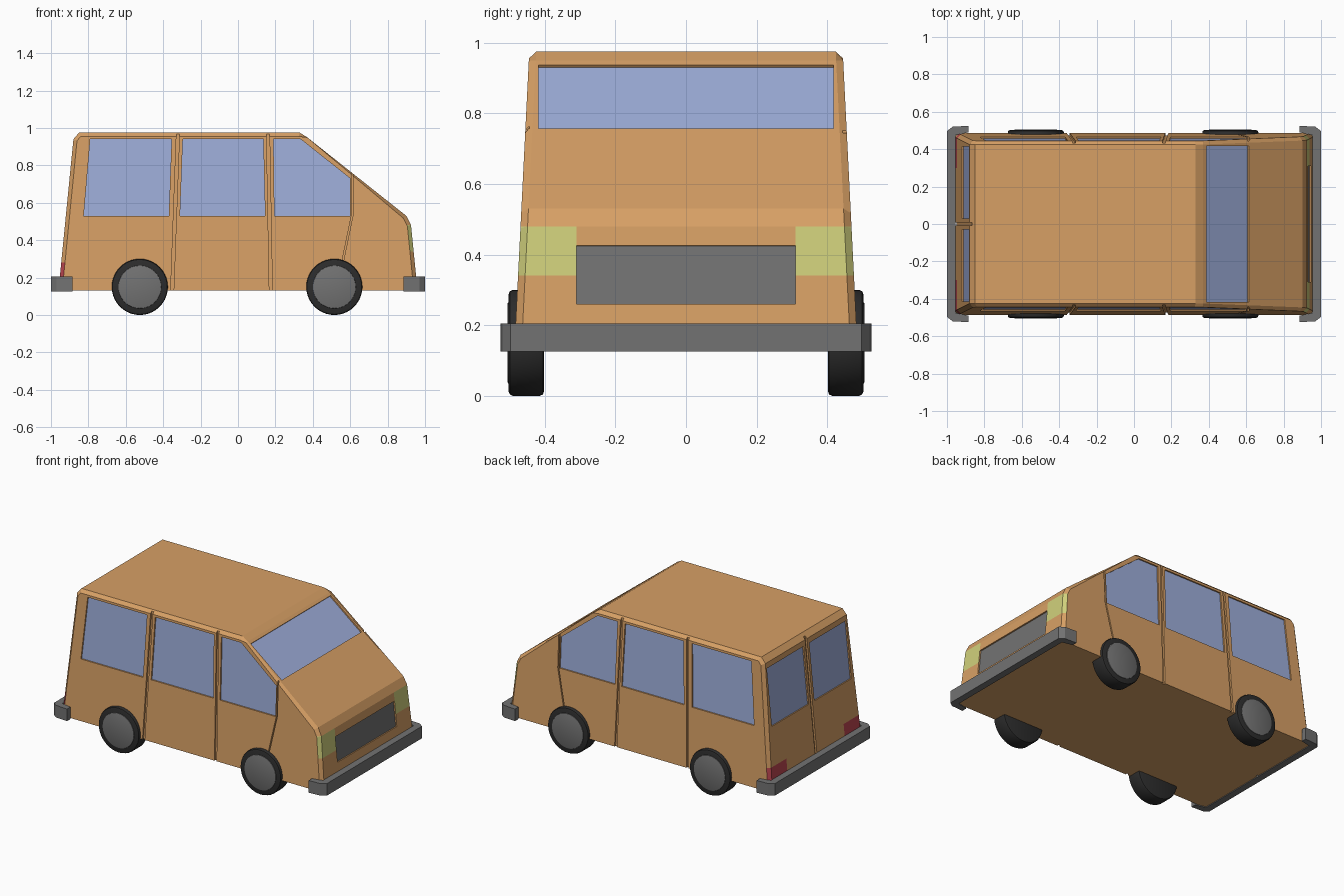
import bpy, bmesh
from mathutils import Vector

cube = bpy.data.objects.get("Cube")
if cube:
    bpy.data.objects.remove(cube, do_unlink=True)


def material(name, rgb):
    m = bpy.data.materials.new(name)
    m.use_nodes = True
    m.diffuse_color = (*rgb, 1)
    m.node_tree.nodes["Principled BSDF"].inputs["Base Color"].default_value = (*rgb, 1)
    return m


PAINT = material("orange_paint", (0.68, 0.35, 0.13))
LAMP = material("yellow_lamp", (0.63, 0.63, 0.2))
RED = material("red_lamp", (0.5, 0.06, 0.08))
GLASS = material("blue_glass", (0.34, 0.42, 0.7))
GREY = material("grey_trim", (0.17, 0.17, 0.17))
TYRE = material("black_rubber", (0.025, 0.025, 0.025))


def add_object(name, bm, *mats):
    bmesh.ops.recalc_face_normals(bm, faces=bm.faces)
    mesh = bpy.data.meshes.new(name)
    bm.to_mesh(mesh)
    bm.free()
    for m in mats:
        mesh.materials.append(m)
    ob = bpy.data.objects.new(name, mesh)
    bpy.context.collection.objects.link(ob)
    return ob


def prism(bm, points, start, end):
    """Closed prism between two offset copies of an outline."""
    a = [bm.verts.new(Vector(p) + Vector(start)) for p in points]
    b = [bm.verts.new(Vector(p) + Vector(end)) for p in points]
    faces = [bm.faces.new(a), bm.faces.new(b[::-1])]
    for i in range(len(a)):
        j = (i + 1) % len(a)
        faces.append(bm.faces.new((a[i], a[j], b[j], b[i])))
    bmesh.ops.recalc_face_normals(bm, faces=faces)


def half_width(z):
    return 0.486 - 0.05 * (z - 0.13)


def on_line(p, q, z):
    return p[0] + (q[0] - p[0]) * (z - p[1]) / (q[1] - p[1])


# Side outline of the body, as x and z
REAR_LOW, REAR_TOP = (-0.96, 0.13), (-0.88, 0.94)
SCREEN_TOP, HOOD = (0.37, 0.95), (0.90, 0.53)
NOSE, FRONT_LOW = (0.925, 0.48), (0.96, 0.13)
outline = [REAR_LOW, REAR_TOP, (-0.85, 0.975), (0.33, 0.975),
           SCREEN_TOP, HOOD, NOSE, FRONT_LOW]

# Body shell: tapered sides with chamfered rims
bm = bmesh.new()
left = [bm.verts.new((x, half_width(z), z)) for x, z in outline]
right = [bm.verts.new((x, -half_width(z), z)) for x, z in outline]
caps = [bm.faces.new(left), bm.faces.new(right[::-1])]
for i in range(len(outline)):
    j = (i + 1) % len(outline)
    bm.faces.new((left[i], right[i], right[j], left[j]))
rims = [e for f in caps for e in f.edges if any(v.co.z > 0.2 for v in e.verts)]
bmesh.ops.bevel(bm, geom=rims, offset=0.02, segments=1, affect='EDGES')
bmesh.ops.recalc_face_normals(bm, faces=bm.faces)


def paint_lamps(end, inner, low, high, index):
    """Cut the end of the body at the lamp borders and colour the corners."""
    cuts = [((0, 0, low), (0, 0, 1)), ((0, 0, high), (0, 0, 1)),
            ((0, inner, 0), (0, 1, 0)), ((0, -inner, 0), (0, 1, 0))]
    for co, no in cuts:
        faces = [f for f in bm.faces if f.normal.x * end > 0.3]
        geom = set(faces) | {e for f in faces for e in f.edges} | {v for f in faces for v in f.verts}
        bmesh.ops.bisect_plane(bm, geom=list(geom), plane_co=co, plane_no=no, dist=1e-5)
        bm.normal_update()
    for f in bm.faces:
        c = f.calc_center_median()
        if f.normal.x * end > 0.3 and low < c.z < high and abs(c.y) > inner:
            f.material_index = index


paint_lamps(1, 0.31, 0.34, 0.48, 1)
paint_lamps(-1, 0.30, 0.20, 0.28, 2)
body = add_object("body", bm, PAINT, LAMP, RED)

# Recesses are gathered in one cutter; each pane sits inside its recess
cut = bmesh.new()


def recess(points, normal, depth=0.014):
    n = Vector(normal).normalized()
    prism(cut, points, n * -depth, n * 0.04)


def pane(name, points, normal, mat):
    recess(points, normal)
    n = Vector(normal).normalized()
    bm = bmesh.new()
    prism(bm, points, n * -0.016, n * -0.009)
    add_object(name, bm, mat)


def end_points(p, q, y0, y1, low, high):
    """Rectangle lying on a sloped end face."""
    x0, x1 = on_line(p, q, low), on_line(p, q, high)
    return [(x0, y0, low), (x0, y1, low), (x1, y1, high), (x1, y0, high)]


def end_normal(p, q, sign):
    n = Vector((q[1] - p[1], 0, p[0] - q[0]))
    return n if n.x * sign > 0 else -n


# Side windows and door seams
windows = {
    "rear": [(-0.79, 0.94), (-0.355, 0.94), (-0.37, 0.53), (-0.825, 0.53)],
    "middle": [(-0.295, 0.94), (0.135, 0.94), (0.145, 0.53), (-0.31, 0.53)],
    "front": [(0.19, 0.94), (0.335, 0.94), (0.60, 0.73), (0.60, 0.53), (0.195, 0.53)],
}
seams = [[(-0.353, 0.1), (-0.32, 1.0)], [(0.176, 0.1), (0.16, 1.0)],
         [(0.55, 0.24), (0.61, 0.53), (0.61, 0.80)]]
for label, s in (("left", 1), ("right", -1)):
    def on_side(pts):
        return [(x, s * half_width(z), z) for x, z in pts]
    for place, pts in windows.items():
        pane(f"{label}_{place}_window", on_side(pts), (0, s, 0), GLASS)
    for path, w in zip(seams, (0.008, 0.008, 0.004)):
        strip = [(x - w, z) for x, z in path] + [(x + w, z) for x, z in path[::-1]]
        recess(on_side(strip), (0, s, 0), 0.012)

# Windscreen and grille
pane("windscreen", end_points(SCREEN_TOP, HOOD, -0.418, 0.418, 0.757, 0.937),
     end_normal(SCREEN_TOP, HOOD, 1), GLASS)
pane("grille", end_points(NOSE, FRONT_LOW, -0.31, 0.31, 0.26, 0.425),
     end_normal(NOSE, FRONT_LOW, 1), GREY)

# Rear door windows and centre seam
back = end_normal(REAR_LOW, REAR_TOP, -1)
for label, s in (("left", 1), ("right", -1)):
    pane(f"{label}_back_window",
         end_points(REAR_LOW, REAR_TOP, s * 0.03, s * 0.415, 0.53, 0.905), back, GLASS)
recess(end_points(REAR_LOW, REAR_TOP, -0.009, 0.009, 0.1, 0.96), back, 0.012)

# Apply the recesses to the body
cutter = add_object("recess_cutter", cut, PAINT)
cutter.hide_render = True
mod = body.modifiers.new("recesses", 'BOOLEAN')
mod.operation, mod.solver, mod.object = 'DIFFERENCE', 'EXACT', cutter
bpy.context.view_layer.objects.active = body
bpy.ops.object.modifier_apply(modifier=mod.name)
bpy.data.objects.remove(cutter, do_unlink=True)

# Bumpers wrap around the corners
half = [(0.885, 0.49), (0.885, 0.525), (0.97, 0.52), (1.0, 0.497)]
for name, s in (("front_bumper", 1), ("rear_bumper", -1)):
    loop = half + [(x, -y) for x, y in half[::-1]] + [(0.955, -0.475), (0.955, 0.475)]
    bm = bmesh.new()
    prism(bm, [(s * x, y, 0.125) for x, y in loop], (0, 0, 0), (0, 0, 0.08))
    add_object(name, bm, GREY)


# Wheels
def disc(name, x, y, radius, depth, bevel, mat):
    bpy.ops.mesh.primitive_cylinder_add(vertices=40, radius=radius, depth=depth,
                                        location=(x, y, 0.15), rotation=(1.570796, 0, 0))
    ob = bpy.context.object
    ob.name = name
    ob.data.materials.append(mat)
    b = ob.modifiers.new("rounded_rim", 'BEVEL')
    b.width, b.segments = bevel, 2
    bpy.ops.object.modifier_apply(modifier=b.name)
    bpy.ops.object.shade_smooth_by_angle()


for end, x in (("front", 0.515), ("rear", -0.525)):
    for label, s in (("left", 1), ("right", -1)):
        disc(f"{label}_{end}_tyre", x, s * 0.452, 0.15, 0.10, 0.012, TYRE)
        disc(f"{label}_{end}_hub", x, s * 0.455, 0.115, 0.10, 0.003, GREY)
